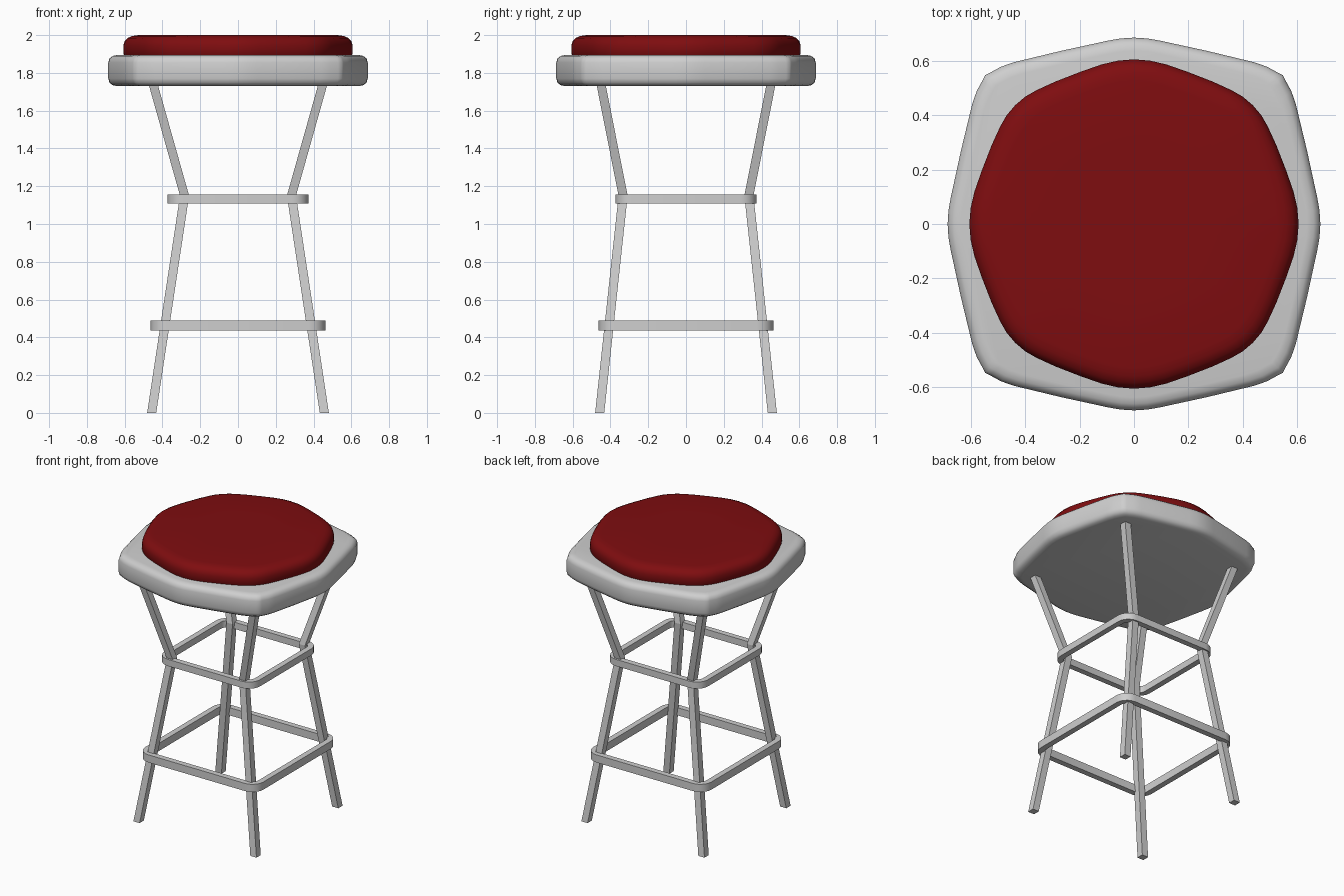
import bpy, bmesh, math

default = bpy.data.objects.get("Cube")
if default:
    bpy.data.objects.remove(default, do_unlink=True)


def make_material(name, color):
    mat = bpy.data.materials.new(name)
    mat.use_nodes = True
    mat.diffuse_color = color
    mat.node_tree.nodes["Principled BSDF"].inputs["Base Color"].default_value = color
    return mat


grey = make_material("painted metal", (0.62, 0.62, 0.62, 1))
red = make_material("red leather", (0.21, 0.004, 0.005, 1))


def loft(name, loops, mat, closed=False, smooth=None):
    """Skin equal-sized loops; cap the ends, or join last to first if closed."""
    bm = bmesh.new()
    rings = [[bm.verts.new(p) for p in loop] for loop in loops]
    n = len(rings[0])
    pairs = list(zip(rings, rings[1:]))
    if closed:
        pairs.append((rings[-1], rings[0]))
    else:
        bm.faces.new(rings[0][::-1])
        bm.faces.new(rings[-1])
    for a, b in pairs:
        for i in range(n):
            j = (i + 1) % n
            bm.faces.new((a[i], a[j], b[j], b[i]))
    bmesh.ops.recalc_face_normals(bm, faces=bm.faces)
    mesh = bpy.data.meshes.new(name)
    bm.to_mesh(mesh)
    bm.free()
    mesh.materials.append(mat)
    obj = bpy.data.objects.new(name, mesh)
    bpy.context.collection.objects.link(obj)
    if smooth:
        bpy.ops.object.select_all(action='DESELECT')
        obj.select_set(True)
        bpy.context.view_layer.objects.active = obj
        bpy.ops.object.shade_smooth_by_angle(angle=math.radians(smooth))
    return obj


def eightfold(octant):
    """Mirror points between the +y axis and the diagonal into a full outline."""
    pts = set()
    for x, y in octant:
        for a, b in ((x, y), (y, x)):
            pts |= {(sx * a + 0.0, sy * b + 0.0) for sx in (1, -1) for sy in (1, -1)}
    return sorted(pts, key=lambda p: math.atan2(p[1], p[0]))


def seat_part(name, octant, profile, mat):
    """Stack scaled copies of an outline along a (scale, height) profile."""
    outline = eightfold(octant)
    loops = [[(x * s, y * s, z) for x, y in outline] for s, z in profile]
    return loft(name, loops, mat, smooth=40)


# Seat: eight-sided rim with a padded cushion
seat_part("seat_rim",
          [(0, .687), (.05, .684), (.1, .675), (.27, .638), (.44, .597),
           (.49, .58), (.53, .558), (.549, .549)],
          [(.93, 1.73), (.965, 1.735), (.99, 1.748), (1, 1.77),
           (1, 1.855), (.99, 1.877), (.965, 1.89), (.93, 1.895)], grey)
seat_part("seat_cushion",
          [(0, .607), (.06, .602), (.12, .588), (.2, .56), (.29, .525),
           (.36, .493), (.4, .47), (.438, .438)],
          [(.98, 1.88), (1, 1.9), (1, 1.945), (.99, 1.966), (.965, 1.984),
           (.925, 1.995), (.87, 2.0), (.45, 2.0)], red)


# Legs: square bars, pinched in at the upper ring
def leg(name, sx, sy, h=.024):
    path = [(.457, .457, 0), (.283, .333, 1.15), (.452, .452, 1.75)]
    loops = [[(sx * x + dx * h, sy * y + dy * h, z)
              for dx, dy in ((-1, -1), (1, -1), (1, 1), (-1, 1))] for x, y, z in path]
    loft(name, loops, grey)


for side, sx in (("left", 1), ("right", -1)):
    for end, sy in (("front", -1), ("back", 1)):
        leg(f"{end}_{side}_leg", sx, sy)


# Footrest rings: flat bars bent into rounded squares
def rounded_square(half, radius, z, steps=5):
    pts = []
    for corner in range(4):
        mid = math.radians(45 + 90 * corner)
        cx = math.copysign(half - radius, math.cos(mid))
        cy = math.copysign(half - radius, math.sin(mid))
        for k in range(steps + 1):
            a = math.radians(90 * (corner + k / steps))
            pts.append((cx + radius * math.cos(a), cy + radius * math.sin(a), z))
    return pts


def ring(name, half, low, high, radius=.085, width=.04):
    section = [(0, low), (0, high), (width, high), (width, low)]
    loops = [rounded_square(half - d, radius - d, z) for d, z in section]
    loft(name, loops, grey, closed=True, smooth=30)


ring("upper_ring", .373, 1.108, 1.155)
ring("lower_ring", .462, .436, .49)
